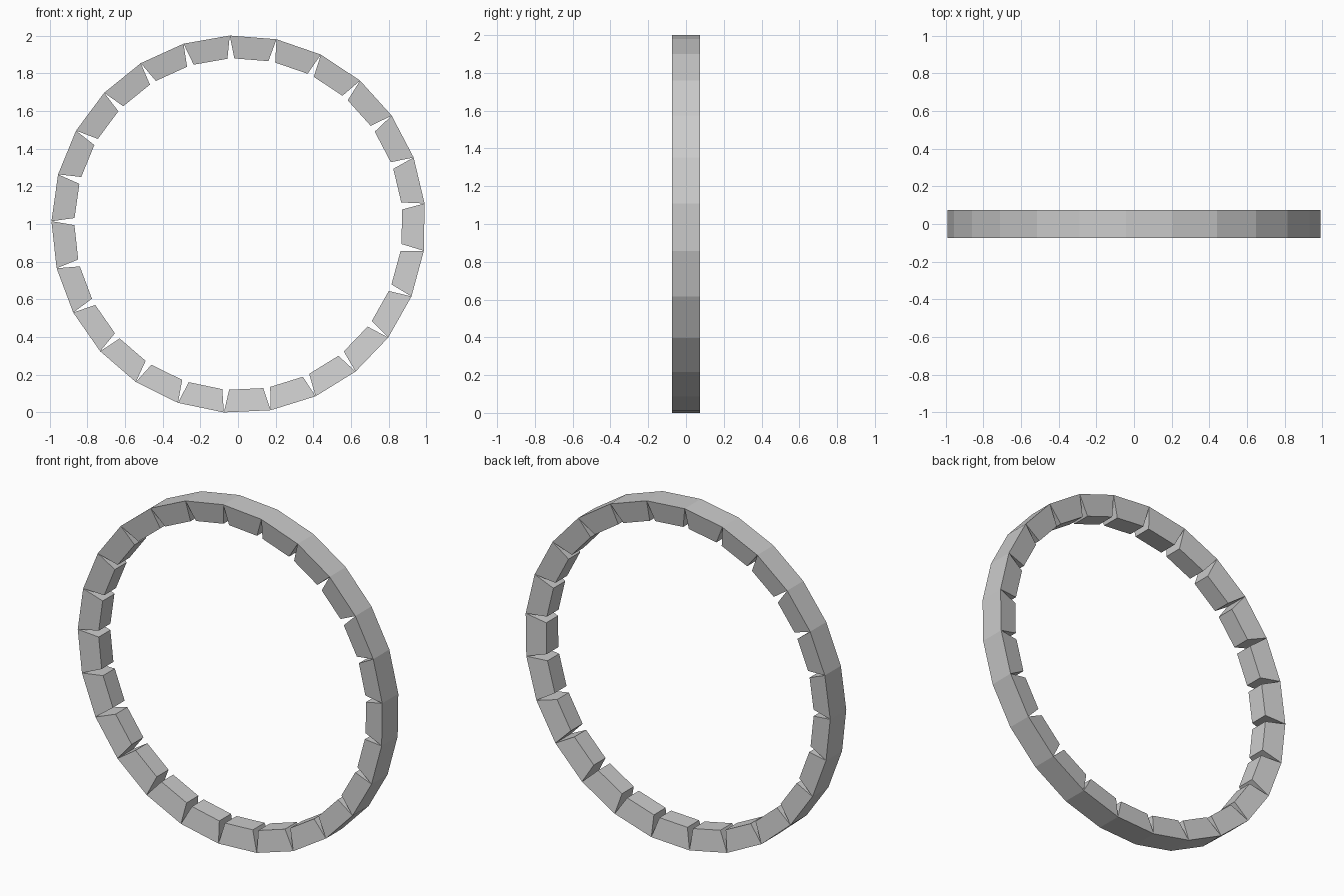
import bpy, bmesh
from math import sin, cos, radians
from mathutils import Vector

if "Cube" in bpy.data.objects:
    bpy.data.objects.remove(bpy.data.objects["Cube"])

COUNT = 25                    # blocks in the ring
STEP = 360 / COUNT
START = 6.3                   # angle of the first outer corner
CENTRE = Vector((0.003, 0, 0.999))
RX, RZ = 0.993, 1.002         # outer corner radii
HALF = 0.0745                 # half width along y
DEPTH = 0.119                 # radial thickness of a block
TAPER = 0.73                  # inner face size relative to outer face


def corner(i):
    a = radians(START + STEP * i)
    return CENTRE + Vector((RX * cos(a), 0, RZ * sin(a)))


def add_block(bm, p, q):
    """Tapered block: full outer face on edge p-q, smaller inner face."""
    mid, along = (p + q) / 2, (q - p) / 2
    inward = Vector((-along.z, 0, along.x)).normalized()
    if inward.dot(CENTRE - mid) < 0:
        inward.negate()
    loops = []
    for scale, depth in ((1, 0), (TAPER, DEPTH)):
        loops.append([bm.verts.new(mid + along * (s * scale) + inward * depth
                                   + Vector((0, t * HALF * scale, 0)))
                      for s, t in ((-1, -1), (1, -1), (1, 1), (-1, 1))])
    outer, inner = loops
    bm.faces.new(outer)
    bm.faces.new(inner[::-1])
    for k in range(4):
        n = (k + 1) % 4
        bm.faces.new((outer[k], inner[k], inner[n], outer[n]))


# Ring of tapered blocks touching along their outer edges
bm = bmesh.new()
for i in range(COUNT):
    add_block(bm, corner(i), corner(i + 1))
bmesh.ops.recalc_face_normals(bm, faces=bm.faces[:])
mesh = bpy.data.meshes.new("block_ring")
bm.to_mesh(mesh)
bm.free()
ring = bpy.data.objects.new("block_ring", mesh)
bpy.context.collection.objects.link(ring)
